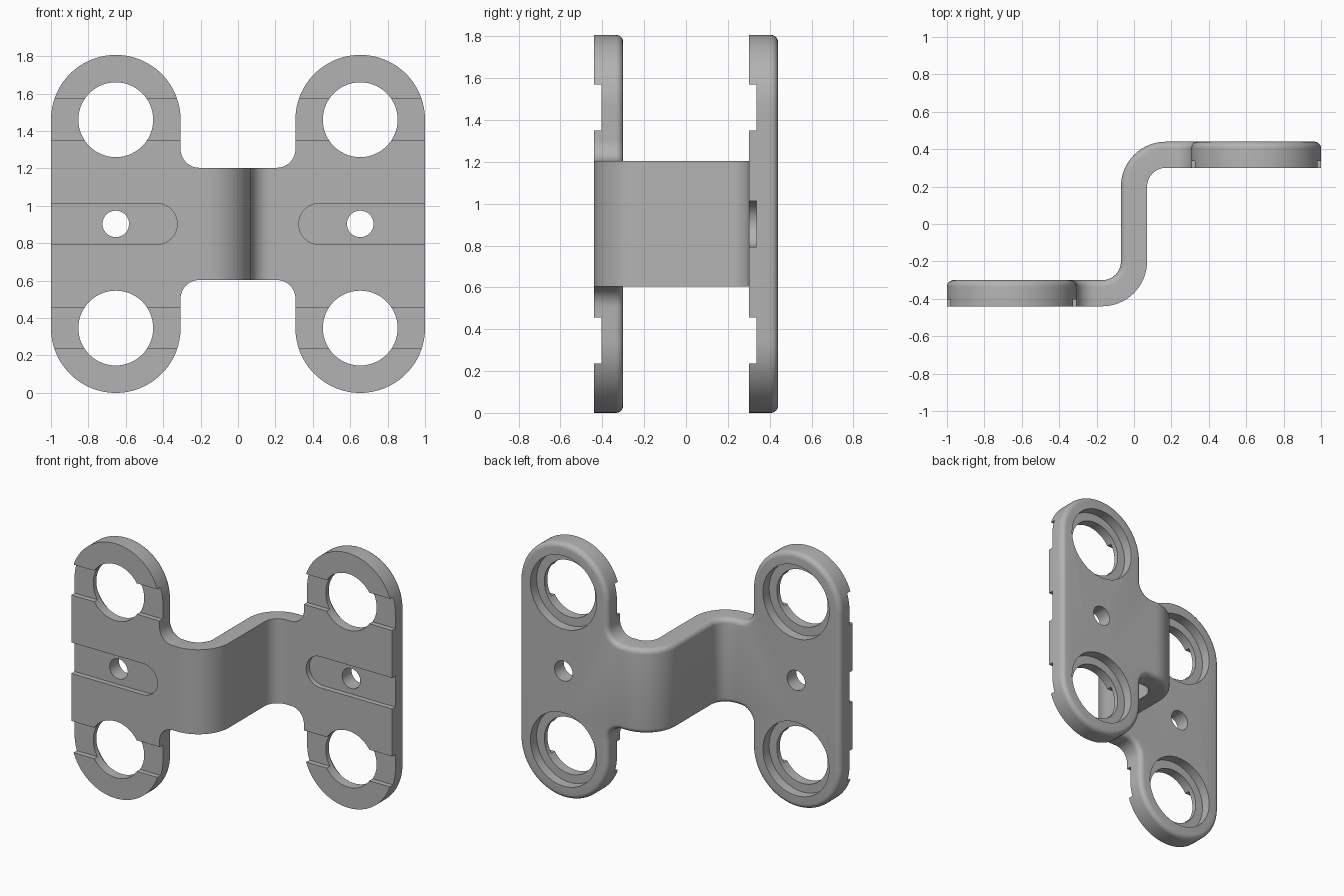
import bpy, bmesh
from math import cos, sin, pi, radians
from mathutils import Vector

cube = bpy.data.objects.get("Cube")
if cube:
    bpy.data.objects.remove(cube, do_unlink=True)

HALF_T = 0.07            # half sheet thickness
BEND = 0.17              # bend radius of the middle surface
WEB = 0.20               # half length of the straight web
ARC = BEND * pi / 2
MID_Z = 0.9035
RING = 0.3465            # radius of the plate ends
RING_X, RING_Z = 1 - RING, 0.557
FILLET, STRIP, ROUND = 0.10, 0.30, 0.035
GROOVE = 0.036

steel = bpy.data.materials.new("grey metal")
steel.use_nodes = True
steel.diffuse_color = (0.45, 0.45, 0.45, 1)
steel.node_tree.nodes["Principled BSDF"].inputs["Base Color"].default_value = (0.45, 0.45, 0.45, 1)


def arc(cx, cz, r, a0, a1, n):
    angles = [radians(a0 + (a1 - a0) * i / n) for i in range(n + 1)]
    return [Vector((cx + r * cos(a), cz + r * sin(a))) for a in angles]


def make_object(name, bm):
    bmesh.ops.recalc_face_normals(bm, faces=bm.faces)
    mesh = bpy.data.meshes.new(name)
    bm.to_mesh(mesh)
    bm.free()
    obj = bpy.data.objects.new(name, mesh)
    bpy.context.collection.objects.link(obj)
    mesh.materials.append(steel)
    return obj


def loft(bm, rings):
    loops = [[bm.verts.new(p) for p in ring] for ring in rings]
    for a, b in zip(loops, loops[1:]):
        for i in range(len(a)):
            j = (i + 1) % len(a)
            bm.faces.new((a[i], a[j], b[j], b[i]))
    bm.faces.new(loops[0])
    bm.faces.new(loops[-1])


def bend(s, t):
    """Fold the flat sheet (length s, depth t) into the offset shape."""
    if s < 0:
        x, y = bend(-s, -t)
        return -x, -y
    if s <= WEB:
        return -t, s
    if s < WEB + ARC:
        a, r = (s - WEB) / BEND, BEND + t
        return BEND - r * cos(a), WEB + r * sin(a)
    return BEND + s - WEB - ARC, WEB + BEND + t


# Flat outline: one quarter, then mirrored round
ring_s = RING_X - BEND + WEB + ARC
quarter = arc(ring_s, RING_Z, RING, 0, 180, 48)
quarter += arc(ring_s - RING - FILLET, STRIP + FILLET, FILLET, 0, -90, 12)
outline = quarter + [Vector((-p.x, p.y)) for p in reversed(quarter)]
outline += [-p for p in quarter] + [Vector((p.x, -p.y)) for p in reversed(quarter)]

# Inward direction at every outline point
inward = []
for i, p in enumerate(outline):
    d = (p - outline[i - 1]).normalized() + (outline[(i + 1) % len(outline)] - p).normalized()
    inward.append(Vector((-d.y, d.x)).normalized())

# Sheet with a rounded edge on its back side
profile = [(-HALF_T, 0)]
for k in range(7):
    a = k * pi / 12
    profile.append((HALF_T - ROUND + ROUND * sin(a), ROUND * (1 - cos(a))))
rings = []
for t, inset in profile:
    flat = [p + n * inset for p, n in zip(outline, inward)]
    rings.append([(q.x, t, q.y) for q in flat])
bm = bmesh.new()
loft(bm, rings)

# Crosswise cuts, then the two bends
for side in (-1, 1):
    for i in range(17):
        bmesh.ops.bisect_plane(bm, geom=bm.verts[:] + bm.edges[:] + bm.faces[:], dist=1e-5,
                               plane_co=(side * (WEB + ARC * i / 16), 0, 0), plane_no=(1, 0, 0))
for v in bm.verts:
    x, y = bend(v.co.x, v.co.y)
    v.co = (x, y, v.co.z + MID_Z)
bracket = make_object("offset_bracket", bm)


def cut(points, y0, y1):
    bm = bmesh.new()
    loft(bm, [[(p[0], y, p[1]) for p in points] for y in (y0, y1)])
    cutter = make_object("cutter", bm)
    cutter.hide_render = True
    mod = bracket.modifiers.new("cut", "BOOLEAN")
    mod.operation, mod.solver, mod.object = "DIFFERENCE", "EXACT", cutter
    bpy.context.view_layer.objects.active = bracket
    bpy.ops.object.modifier_apply(modifier=mod.name)
    bpy.data.objects.remove(cutter, do_unlink=True)


for side in (-1, 1):
    x = side * RING_X
    mid = side * (WEB + BEND)
    front, back = mid - HALF_T, mid + HALF_T
    for z in (MID_Z - RING_Z, MID_Z + RING_Z):
        # Ring hole, counterbore from the back, cross groove on the front
        cut(arc(x, z, 0.20, 0, 354, 59), front - 0.1, back + 0.1)
        cut(arc(x, z, 0.26, 0, 354, 59), back - 0.07, back + 0.1)
        a, b = x - 0.4, x + 0.4
        cut([(a, z - 0.11), (b, z - 0.11), (b, z + 0.11), (a, z + 0.11)], front - 0.06, front + GROOVE)
    # Round-ended slot and small bolt hole
    slot = arc(side * 0.435, MID_Z, 0.11, 90, 90 + side * 180, 24)
    slot += [(side * 1.1, MID_Z - 0.11), (side * 1.1, MID_Z + 0.11)]
    cut(slot, front - 0.06, front + GROOVE)
    cut(arc(x, MID_Z, 0.071, 0, 350, 35), front - 0.1, back + 0.1)

bpy.ops.object.select_all(action="DESELECT")
bracket.select_set(True)
bpy.context.view_layer.objects.active = bracket
bpy.ops.object.shade_smooth_by_angle(angle=radians(30))
